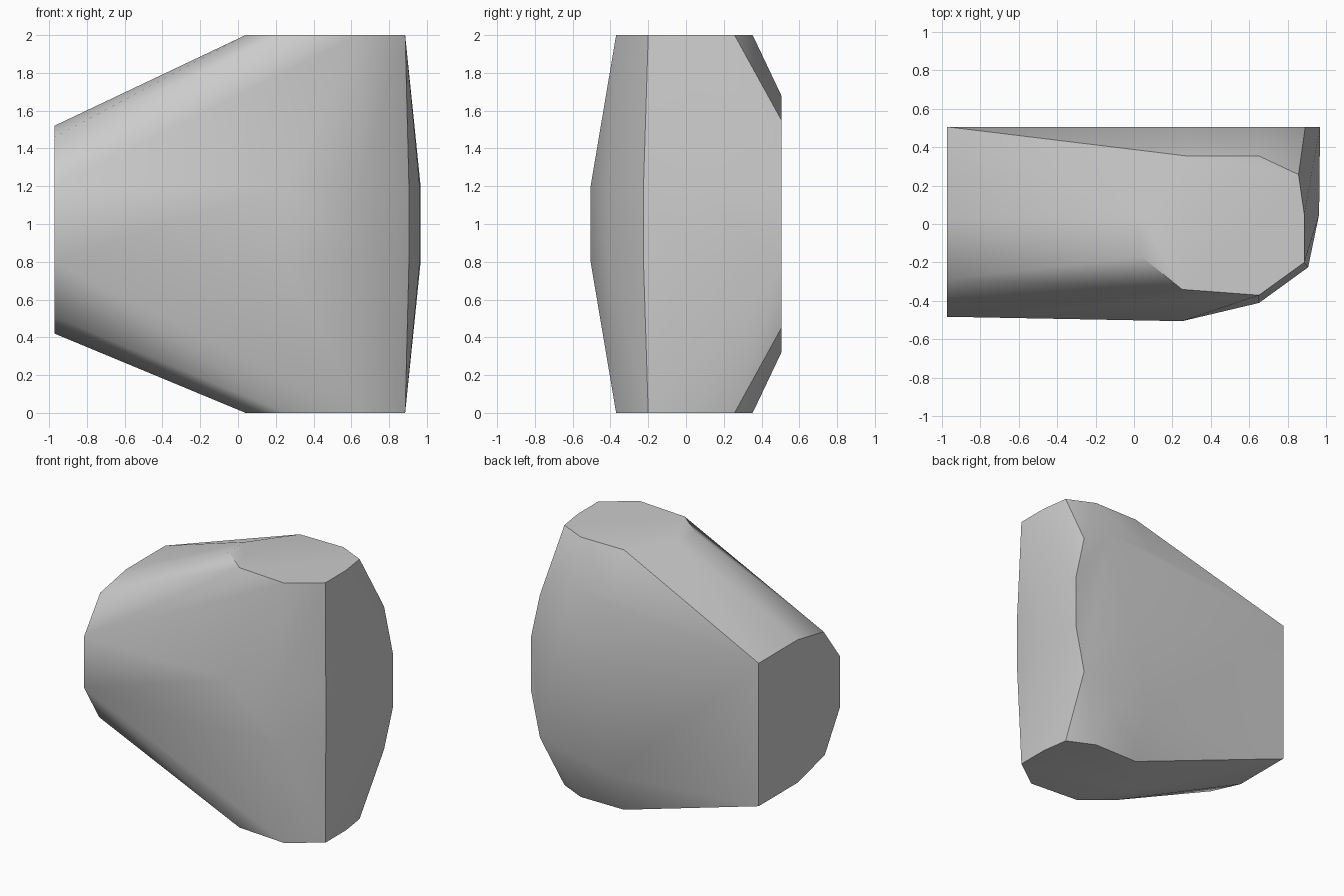
import bpy, bmesh, math

cube = bpy.data.objects.get("Cube")
if cube:
    bpy.data.objects.remove(cube, do_unlink=True)

stone = bpy.data.materials.new("stone grey")
stone.use_nodes = True
grey = (0.6, 0.6, 0.6, 1)
stone.diffuse_color = grey
stone.node_tree.nodes["Principled BSDF"].inputs["Base Color"].default_value = grey

# Outline of the flat cap, shared by top and bottom
cap = [(0.04, -0.17), (0.25, -0.34), (0.65, -0.37), (0.885, -0.2), (0.885, 0.05),
       (0.855, 0.257), (0.65, 0.353), (0.28, 0.353), (0.04, 0.03)]
# Outline of the bulging waist
waist = [(0.25, -0.505), (0.65, -0.41), (0.905, -0.225), (0.962, 0.05), (0.967, 0.505)]
# Left end, as (y, z)
end = [(0.505, 1.52), (0.03, 1.52), (-0.287, 1.46), (-0.482, 1.2),
       (-0.482, 0.8), (-0.3, 0.507), (0.03, 0.42), (0.505, 0.42)]
# Rear corners, as (x, distance from mid height)
rear = [(0.89, 0.55), (0.65, 0.68), (0.28, 0.68)]

points = [(-0.972, y, z) for y, z in end]
for side in (-1, 1):
    points += [(x, y, 1 + side) for x, y in cap]
    points += [(x, y, 1 + side * 0.2) for x, y in waist]
    points += [(x, 0.505, 1 + side * h) for x, h in rear]

# Faceted block wrapped around the outlines
bm = bmesh.new()
for p in points:
    bm.verts.new(p)
hull = bmesh.ops.convex_hull(bm, input=bm.verts[:])
unused = [v for v in bm.verts if not v.link_faces]
bmesh.ops.delete(bm, geom=unused, context='VERTS')
bmesh.ops.dissolve_limit(bm, angle_limit=math.radians(0.5),
                         verts=bm.verts[:], edges=bm.edges[:])
bmesh.ops.recalc_face_normals(bm, faces=bm.faces[:])

mesh = bpy.data.meshes.new("stone_block")
bm.to_mesh(mesh)
bm.free()
mesh.materials.append(stone)
block = bpy.data.objects.new("stone_block", mesh)
bpy.context.collection.objects.link(block)

bpy.ops.object.select_all(action='DESELECT')
block.select_set(True)
bpy.context.view_layer.objects.active = block
bpy.ops.object.shade_smooth_by_angle(angle=math.radians(30))
